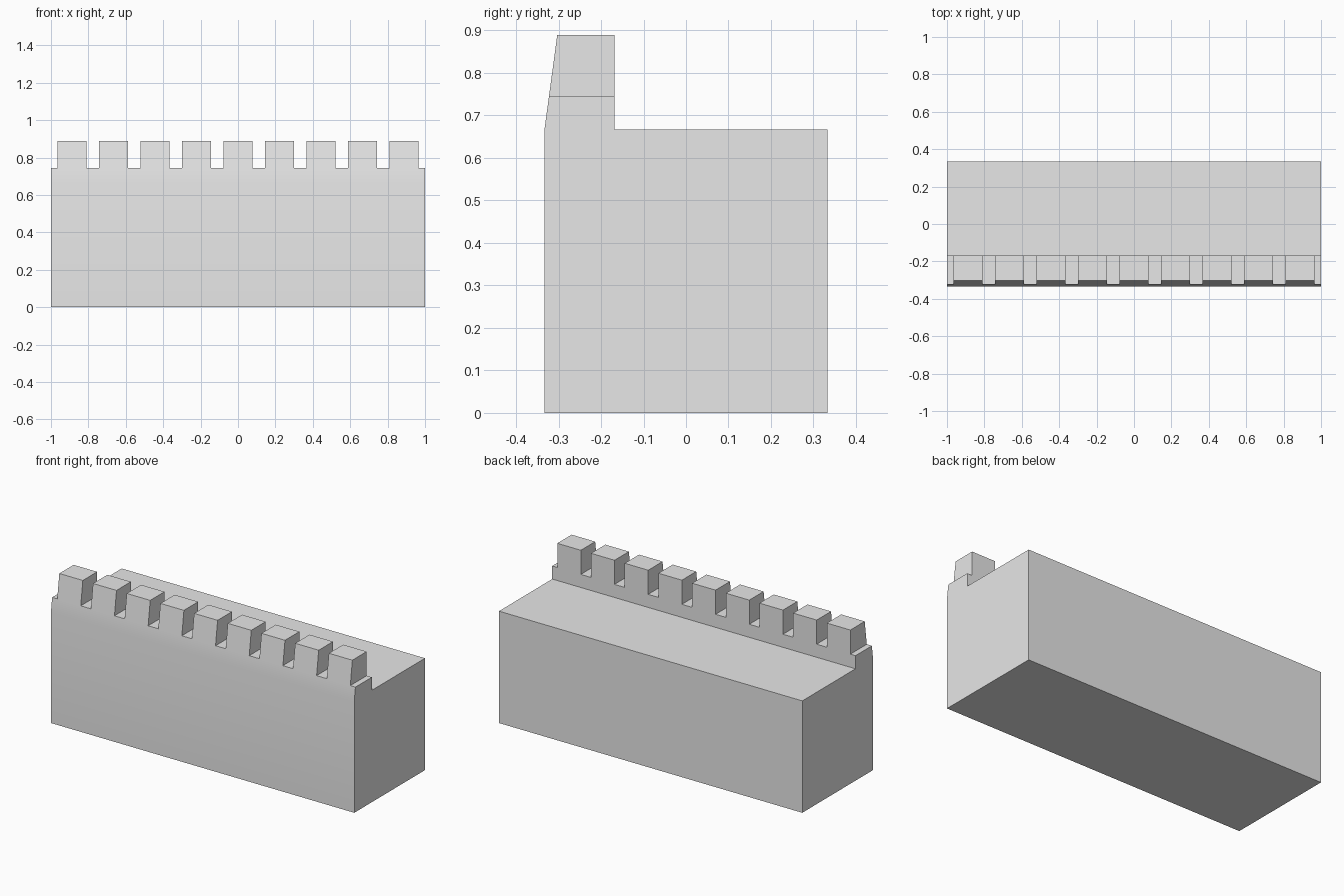
import bpy
import bmesh
import math

if "Cube" in bpy.data.objects:
    bpy.data.objects.remove(bpy.data.objects["Cube"], do_unlink=True)

DEPTH = 0.333          # half depth of the block
WALK = 0.667           # height of the walkway
SILL = 0.745           # height of the gaps
TOP = 0.889            # height of the merlons
WALL_BACK = -0.168
TOP_FRONT = -0.303
MERLONS, PITCH, WIDTH = 9, 0.2222, 0.155


def front_y(z):
    """Front of the sloping parapet at a height."""
    return -DEPTH + (TOP_FRONT + DEPTH) * (z - WALK) / (TOP - WALK)


# Stone colour
stone = bpy.data.materials.new("stone_grey")
stone.use_nodes = True
colour = (0.8, 0.8, 0.8, 1)
stone.diffuse_color = colour
stone.node_tree.nodes["Principled BSDF"].inputs["Base Color"].default_value = colour

# Side profile of block and parapet, swept along x
profile = [(-DEPTH, 0), (DEPTH, 0), (DEPTH, WALK), (WALL_BACK, WALK),
           (WALL_BACK, SILL), (front_y(SILL), SILL), (-DEPTH, WALK)]
centres = [(i - (MERLONS - 1) / 2) * PITCH for i in range(MERLONS)]
cuts = [-1] + [c + s * WIDTH / 2 for c in centres for s in (-1, 1)] + [1]

bm = bmesh.new()
rings = [[bm.verts.new((x, y, z)) for y, z in profile] for x in cuts]
n = len(profile)
for a, b in zip(rings, rings[1:]):
    for k in range(n):
        bm.faces.new((a[k], a[(k + 1) % n], b[(k + 1) % n], b[k]))
bm.faces.new(rings[0])
bm.faces.new(rings[-1])
bmesh.ops.recalc_face_normals(bm, faces=bm.faces)

# Merlons rise from every second strip of the parapet top
strips = []
for f in bm.faces:
    mid = f.calc_center_median()
    on_top = all(abs(v.co.z - SILL) < 0.001 for v in f.verts)
    if on_top and any(abs(mid.x - c) < 0.01 for c in centres):
        strips.append(f)
for f in bmesh.ops.extrude_discrete_faces(bm, faces=strips)["faces"]:
    for v in f.verts:
        v.co.z = TOP
        if v.co.y < WALL_BACK - 0.01:
            v.co.y = TOP_FRONT

# Merge coplanar strips into clean faces
bmesh.ops.dissolve_limit(bm, angle_limit=math.radians(1),
                         verts=bm.verts, edges=bm.edges)
bmesh.ops.recalc_face_normals(bm, faces=bm.faces)

mesh = bpy.data.meshes.new("battlement_wall")
bm.to_mesh(mesh)
bm.free()
mesh.materials.append(stone)
wall = bpy.data.objects.new("battlement_wall", mesh)
bpy.context.collection.objects.link(wall)

# Soften only the shallow bend on the front
bpy.ops.object.select_all(action="DESELECT")
wall.select_set(True)
bpy.context.view_layer.objects.active = wall
bpy.ops.object.shade_smooth_by_angle(angle=math.radians(30))
